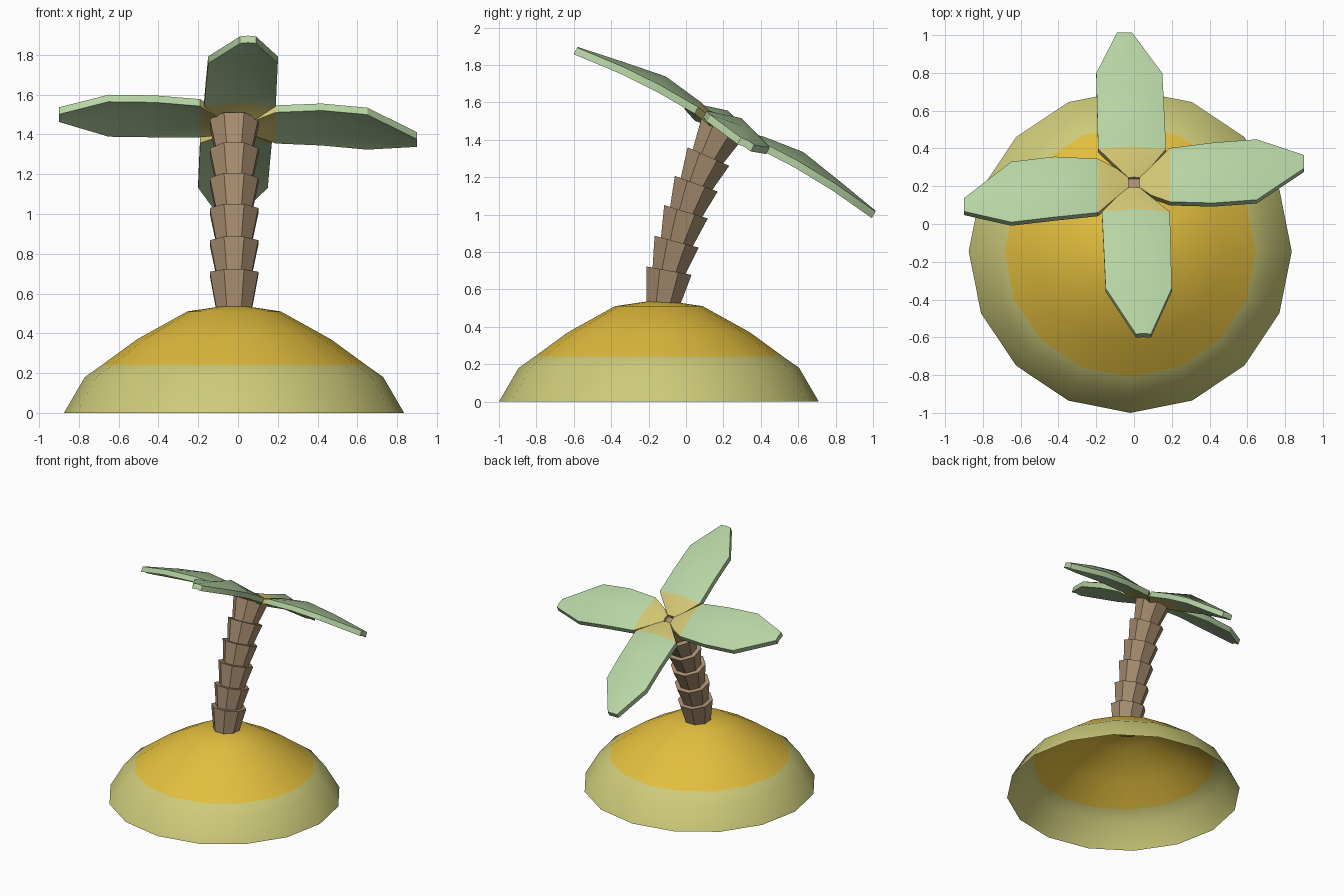
import bpy, bmesh, math
from mathutils import Matrix, Vector

if "Cube" in bpy.data.objects:
    bpy.data.objects.remove(bpy.data.objects["Cube"])


def material(name, rgb):
    lin = [((c / 255 + 0.055) / 1.055) ** 2.4 for c in rgb]
    m = bpy.data.materials.new(name)
    m.diffuse_color = (*lin, 1)
    m.use_nodes = True
    m.node_tree.nodes["Principled BSDF"].inputs["Base Color"].default_value = m.diffuse_color
    return m


PALE_SAND = material("pale sand", (205, 203, 122))
GOLD_SAND = material("golden sand", (226, 190, 62))
BARK = material("brown bark", (168, 142, 112))
GREEN = material("pale green", (182, 212, 164))
LEAF_BASE = material("leaf base yellow", (210, 197, 115))


def finish(bm, name, mats, smooth=None):
    me = bpy.data.meshes.new(name)
    bm.to_mesh(me)
    bm.free()
    for m in mats:
        me.materials.append(m)
    ob = bpy.data.objects.new(name, me)
    bpy.context.collection.objects.link(ob)
    if smooth:
        bpy.ops.object.select_all(action='DESELECT')
        ob.select_set(True)
        bpy.context.view_layer.objects.active = ob
        bpy.ops.object.shade_smooth_by_angle(angle=math.radians(smooth))
    return ob


# Sand island: open 16-sided dome, golden above z = 0.24
bm = bmesh.new()
rings = []
for r, z in [(0.855, 0), (0.75, 0.18), (0.665, 0.24), (0.487, 0.37), (0.235, 0.51)]:
    rings.append([bm.verts.new((-0.02 + r * math.cos(i * math.pi / 8),
                                -0.145 + r * math.sin(i * math.pi / 8), z)) for i in range(16)])
apex = bm.verts.new((-0.02, -0.145, 0.545))
for k, (lo, hi) in enumerate(zip(rings, rings[1:])):
    for i in range(16):
        j = (i + 1) % 16
        bm.faces.new((lo[i], lo[j], hi[j], hi[i])).material_index = int(k >= 2)
for i in range(16):
    bm.faces.new((rings[-1][i], rings[-1][(i + 1) % 16], apex)).material_index = 1
finish(bm, "sand_island", [PALE_SAND, GOLD_SAND], 40)

# Trunk: stacked flared octagons, each leaning further back (top y, top z, lean)
segments = [(-0.09, 0.70, 10.6), (-0.05, 0.855, 15), (0.0, 1.015, 17),
            (0.055, 1.165, 20), (0.12, 1.31, 24), (0.19, 1.455, 27)]
for n, (y, z, lean) in enumerate(segments):
    h = 0.2 if n == 0 else 0.18
    mat = (Matrix.Translation((-0.02, y, z)) @ Matrix.Rotation(-math.radians(lean), 4, 'X')
           @ Matrix.Translation((0, 0, -h / 2)) @ Matrix.Rotation(math.pi / 8, 4, 'Z'))
    bm = bmesh.new()
    bmesh.ops.create_cone(bm, cap_ends=True, segments=8, radius1=0.093, radius2=0.132,
                          depth=h, matrix=mat)
    finish(bm, f"trunk_segment_{n + 1}", [BARK])

# Leaves: arched blades around a tilted crown
# stations: distance out, right edge, left edge, edge height, ridge height
side = [(0.03, -0.03, 0.03, 0.03, 0.035), (0.09, -0.08, 0.09, 0.038, 0.055),
        (0.19, -0.13, 0.195, 0.055, 0.085), (0.42, -0.14, 0.225, 0.06, 0.115),
        (0.65, -0.115, 0.25, 0.05, 0.082), (0.9, 0.09, 0.17, 0.022, 0.028)]
fore = [(0.03, -0.03, 0.03, 0.03, 0.035), (0.09, -0.09, 0.09, 0.038, 0.055),
        (0.19, -0.17, 0.19, 0.055, 0.085), (0.42, -0.16, 0.195, 0.06, 0.115),
        (0.65, -0.15, 0.2, 0.05, 0.075), (0.91, 0.01, 0.09, 0.022, 0.026)]
crown = Matrix.Translation((0, 0.205, 1.435)) @ Matrix.Rotation(-math.radians(28.8), 4, 'X')
THICK = 0.04
for k, name in enumerate(["right", "back", "left", "front"]):
    bm = bmesh.new()
    loops = []
    for u, a, b, he, hr in (fore if k % 2 else side):
        top = [(u, a, he), (u, (a + b) / 2, hr), (u, b, he)]
        low = [(x, y, z - THICK) for x, y, z in reversed(top)]
        loops.append([bm.verts.new(p) for p in top + low])
    for n, (p, q) in enumerate(zip(loops, loops[1:])):
        for i in range(6):
            j = (i + 1) % 6
            bm.faces.new((p[i], q[i], q[j], p[j])).material_index = int(n < 2)
    for n, lp in ((1, loops[0]), (0, loops[-1])):
        for q in ((0, 1, 4, 5), (1, 2, 3, 4)):
            bm.faces.new([lp[i] for i in q]).material_index = n
    bmesh.ops.recalc_face_normals(bm, faces=bm.faces)
    bm.transform(crown @ Matrix.Rotation(k * math.pi / 2, 4, 'Z'))
    finish(bm, f"{name}_leaf", [GREEN, LEAF_BASE], 30)
